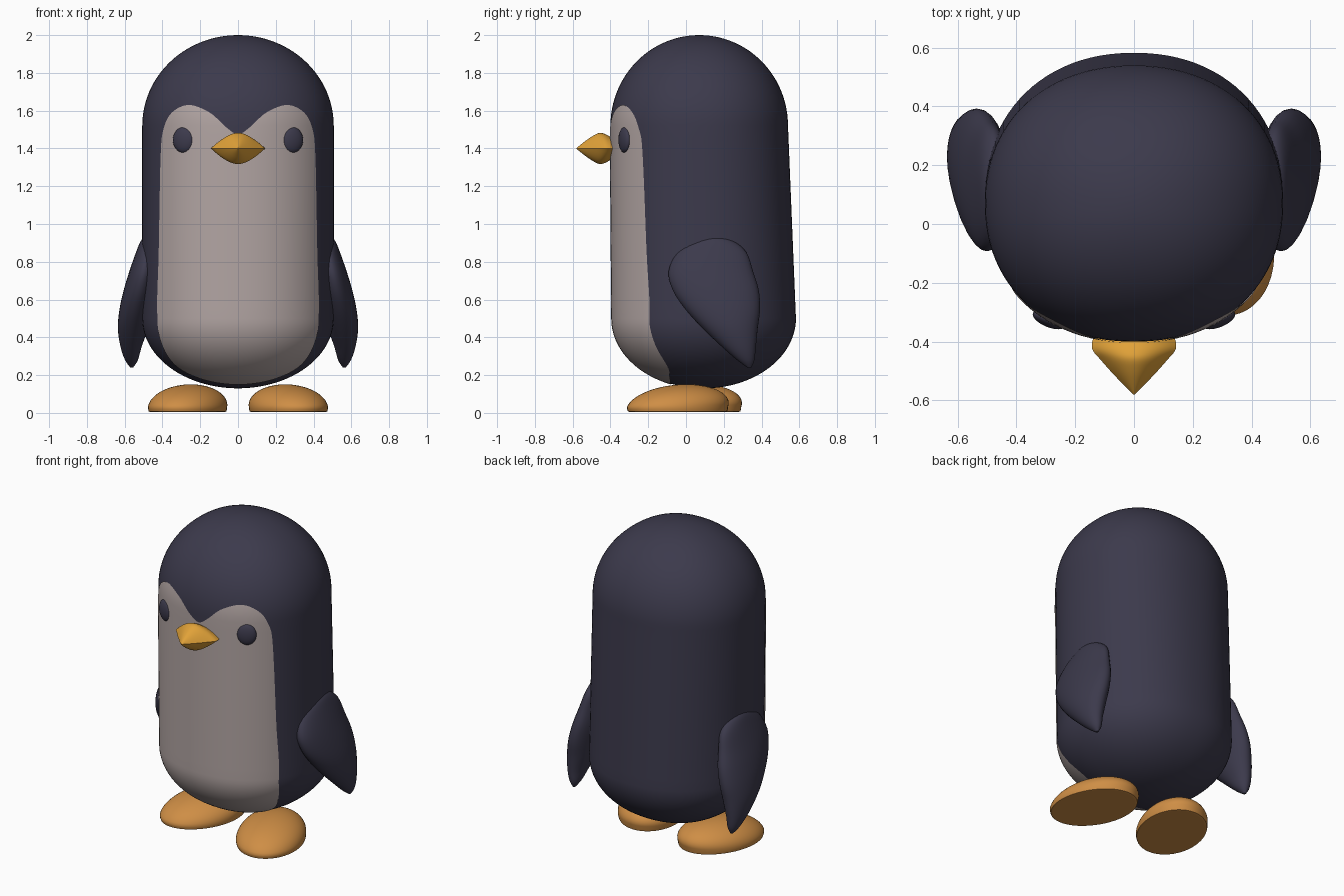
import bpy, bmesh, math
from mathutils import Matrix, Vector

if "Cube" in bpy.data.objects:
    bpy.data.objects.remove(bpy.data.objects["Cube"])


def material(name, rgb):
    m = bpy.data.materials.new(name)
    m.use_nodes = True
    m.diffuse_color = (*rgb, 1)
    m.node_tree.nodes["Principled BSDF"].inputs["Base Color"].default_value = (*rgb, 1)
    return m


NAVY = material("dark navy", (0.045, 0.042, 0.072))
CREAM = material("pale belly", (0.45, 0.38, 0.37))
YELLOW = material("beak yellow", (0.75, 0.36, 0.04))
ORANGE = material("foot orange", (0.62, 0.27, 0.06))


def finish(obj):
    bpy.ops.object.select_all(action="DESELECT")
    obj.select_set(True)
    bpy.context.view_layer.objects.active = obj
    bpy.ops.object.shade_smooth_by_angle(angle=math.radians(40))


def add(name, bm, *mats):
    bmesh.ops.recalc_face_normals(bm, faces=bm.faces)
    mesh = bpy.data.meshes.new(name)
    bm.to_mesh(mesh)
    bm.free()
    for m in mats:
        mesh.materials.append(m)
    obj = bpy.data.objects.new(name, mesh)
    bpy.context.collection.objects.link(obj)
    finish(obj)
    return obj


def loft(name, rings, *mats):
    """Skin a row of closed rings and cap both ends."""
    bm = bmesh.new()
    loops = [[bm.verts.new(p) for p in ring] for ring in rings]
    for a, b in zip(loops, loops[1:]):
        for i in range(len(a)):
            bm.faces.new((a[i - 1], a[i], b[i], b[i - 1]))
    bm.faces.new(loops[0])
    bm.faces.new(loops[-1])
    return add(name, bm, *mats)


def smooth(rows, steps, closed=False):
    """Catmull-Rom spline through rows of numbers."""
    n = len(rows)
    pick = (lambda i: rows[i % n]) if closed else (lambda i: rows[min(max(i, 0), n - 1)])
    out = []
    for i in range(n if closed else n - 1):
        for k in range(steps):
            t = k / steps
            out.append([0.5 * (2 * b + (c - a) * t + (2 * a - 5 * b + 4 * c - d) * t * t
                               + (3 * b - a - 3 * c + d) * t ** 3)
                        for a, b, c, d in zip(*(pick(i + j) for j in (-1, 0, 1, 2)))])
    return out if closed else out + [list(rows[-1])]


def body_rings(grow=0.0, sides=96):
    """Domed capsule with slightly squared cross-sections."""
    low, high = 0.5, 1.52
    levels = []
    for k in range(25):
        t = math.radians(-88 + 88 * k / 24)
        levels.append((low + (0.37 + grow) * math.sin(t), math.cos(t)))
    levels += [(low + (high - low) * k / 16, 1) for k in range(1, 16)]
    for k in range(25):
        t = math.radians(88 * k / 24)
        levels.append((high + (0.48 + grow) * math.sin(t), math.cos(t)))
    rings = []
    for z, s in levels:
        f = min(max((z - low) / (high - low), 0), 1)
        a, b, cy = 0.507 + grow, 0.487 - 0.017 * f + grow, 0.095 - 0.025 * f
        ring = []
        for i in range(sides):
            t = math.tau * i / sides
            c, d = math.cos(t), math.sin(t)
            ring.append((a * s * math.copysign(abs(c) ** 0.93, c),
                         cy + b * s * math.copysign(abs(d) ** 0.93, d), z))
        rings.append(ring)
    return rings


# Body
loft("body", body_rings(), NAVY)

# Belly and face patch: a thin skin trimmed by a two-lobed outline
half = [(0.06, 1.51), (0.15, 1.59), (0.26, 1.63), (0.35, 1.59), (0.395, 1.5), (0.41, 1.35),
        (0.42, 0.85), (0.428, 0.55), (0.41, 0.38), (0.33, 0.25), (0.18, 0.175)]
outline = [(0, 1.475)] + half + [(0, 0.15)] + [(-x, z) for x, z in reversed(half)]
outline = smooth(outline, 8, closed=True)
cutter = loft("belly_cutter", [[(x, y, z) for x, z in outline] for y in (-1, 0)], CREAM, NAVY)
for p in cutter.data.polygons:
    p.material_index = 1
cutter.hide_render = True
belly = loft("belly", body_rings(0.004), CREAM, NAVY)
mod = belly.modifiers.new("trim", "BOOLEAN")
mod.operation, mod.solver, mod.object = "INTERSECT", "EXACT", cutter
graph = bpy.context.evaluated_depsgraph_get()
skin = bpy.data.meshes.new_from_object(belly.evaluated_get(graph))
belly.modifiers.clear()
bm = bmesh.new()
bm.from_mesh(skin)
bmesh.ops.delete(bm, geom=[f for f in bm.faces if f.material_index == 1], context="FACES")
bm.to_mesh(skin)
bm.free()
skin.materials.clear()
skin.materials.append(CREAM)
belly.data = skin
finish(belly)
bpy.data.objects.remove(cutter)

# Beak: lens sections with sharp side edges, tapering to a tip
beak = smooth([(-0.36, 0.125, 0.05), (-0.40, 0.142, 0.062), (-0.43, 0.14, 0.077),
               (-0.46, 0.115, 0.082), (-0.50, 0.08, 0.062), (-0.54, 0.042, 0.034),
               (-0.58, 0.002, 0.002)], 4)
rings = []
for y, w, h in beak:
    us = [-1 + k / 8 for k in range(16)]
    rings.append([(w * u, y, 1.4 + h * (1 - u * u)) for u in us]
                 + [(-w * u, y, 1.4 - h * (1 - u * u)) for u in us])
loft("beak", rings, YELLOW)

# Flipper sections: height, front edge, back edge, inner side, outer side
flipper = smooth([(0.935, 0.13, 0.17, 0.46, 0.49), (0.91, 0.04, 0.25, 0.43, 0.515),
                  (0.85, -0.045, 0.32, 0.42, 0.54), (0.75, -0.092, 0.355, 0.42, 0.575),
                  (0.65, -0.07, 0.385, 0.43, 0.605), (0.55, -0.005, 0.392, 0.45, 0.627),
                  (0.45, 0.085, 0.38, 0.475, 0.636), (0.35, 0.19, 0.37, 0.51, 0.622),
                  (0.28, 0.27, 0.362, 0.53, 0.598), (0.24, 0.325, 0.345, 0.555, 0.57)], 4)

for side, label in ((1, "left"), (-1, "right")):
    rings = []
    for z, y0, y1, x0, x1 in flipper:
        ring = []
        for i in range(32):
            t = math.tau * i / 32
            ring.append((side * ((x0 + x1) / 2 + (x1 - x0) / 2 * math.cos(t)),
                         (y0 + y1) / 2 + (y1 - y0) / 2 * math.sin(t), z))
        rings.append(ring)
    loft(label + "_flipper", rings, NAVY)

    # Eye: flattened ball set into the face
    bm = bmesh.new()
    bmesh.ops.create_uvsphere(bm, u_segments=32, v_segments=20, radius=1)
    place = (Matrix.Translation((side * 0.288, -0.325, 1.445))
             @ Matrix.Rotation(side * math.radians(22), 4, "Z")
             @ Matrix.Diagonal((0.06, 0.026, 0.068, 1)))
    bmesh.ops.transform(bm, matrix=place, verts=bm.verts)
    add(label + "_eye", bm, NAVY)

    # Foot: flat-soled dome leaning back, turned out, one a step ahead
    bm = bmesh.new()
    bmesh.ops.create_uvsphere(bm, u_segments=48, v_segments=32, radius=1)
    for v in bm.verts:
        up = max(v.co.z, -0.21)
        v.co = Vector((v.co.x * 0.2, v.co.y * 0.275 + 0.05 * max(up, 0), up * 0.12))
    place = (Matrix.Translation((side * 0.267, -0.045 if side > 0 else 0.025, 0.031))
             @ Matrix.Rotation(side * math.radians(20), 4, "Z"))
    bmesh.ops.transform(bm, matrix=place, verts=bm.verts)
    add(label + "_foot", bm, ORANGE)
